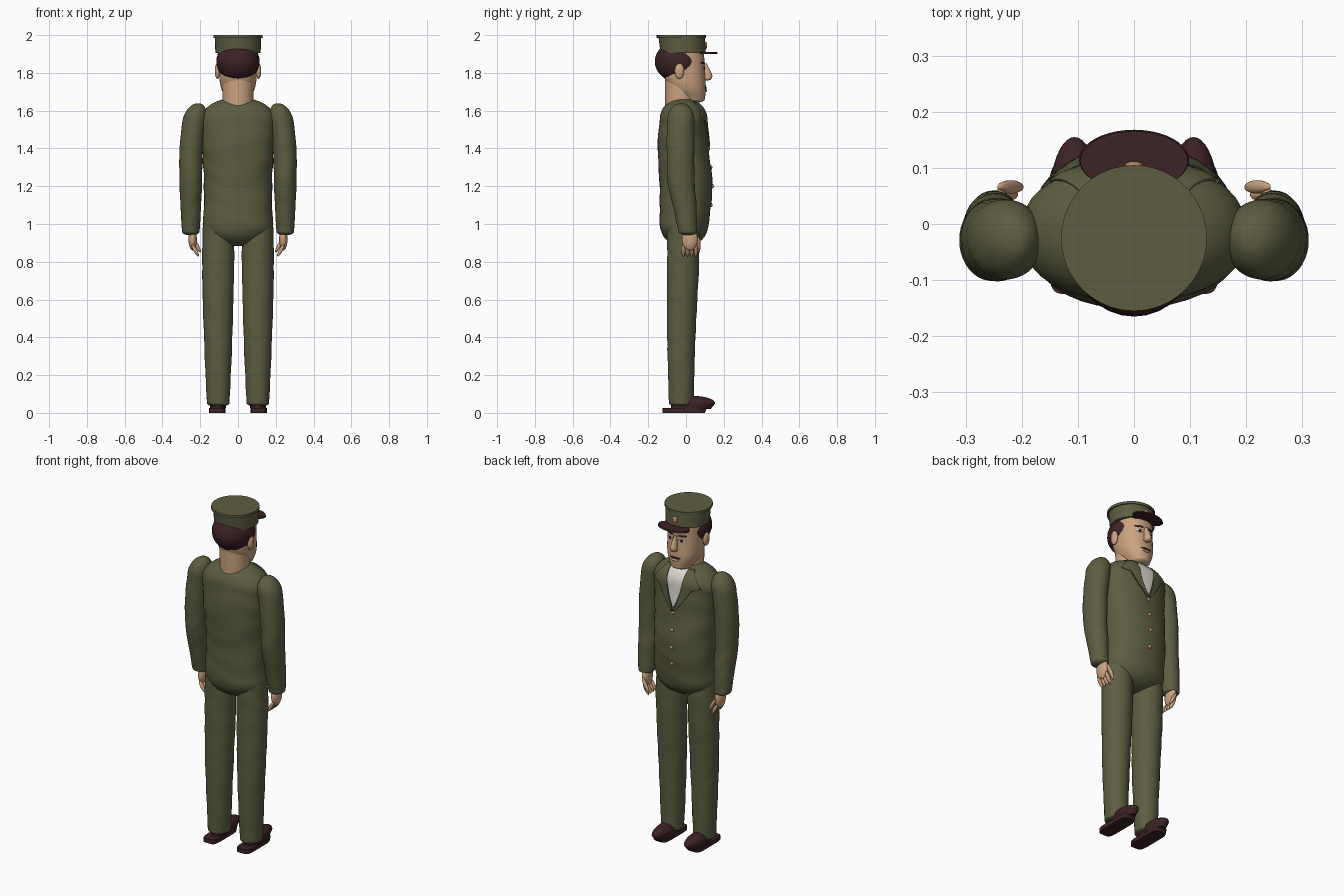
import bpy
import bmesh
from math import sin, cos, tau, pi, copysign, radians, sqrt
from mathutils import Vector, Matrix
from mathutils.bvhtree import BVHTree

if "Cube" in bpy.data.objects:
    bpy.data.objects.remove(bpy.data.objects["Cube"])


def material(name, red, green, blue):
    mat = bpy.data.materials.new(name)
    mat.use_nodes = True
    mat.diffuse_color = (red, green, blue, 1)
    shader = mat.node_tree.nodes["Principled BSDF"]
    shader.inputs["Base Color"].default_value = (red, green, blue, 1)
    shader.inputs["Roughness"].default_value = .8
    return mat


GREEN = material("olive cloth", .11, .11, .055)
BROWN = material("dark brown", .045, .016, .018)
SKIN = material("skin", .6, .37, .22)
WHITE = material("off white", .7, .68, .62)
COPPER = material("copper", .5, .25, .14)


def finish(name, bm, mat, mirror=False):
    """Turn a bmesh into a smooth shaded object, optionally mirrored in x."""
    mesh = bpy.data.meshes.new(name)
    bm.to_mesh(mesh)
    bm.free()
    mesh.materials.append(mat)
    obj = bpy.data.objects.new(name, mesh)
    bpy.context.collection.objects.link(obj)
    bpy.ops.object.select_all(action="DESELECT")
    obj.select_set(True)
    bpy.context.view_layer.objects.active = obj
    bpy.ops.object.shade_smooth_by_angle(angle=radians(50))
    if mirror:
        pair = obj.modifiers.new("pair", "MIRROR")
        pair.use_mirror_merge = False
    return obj


def spline(rings, steps):
    """Resample rows of numbers along a smooth curve."""
    result = []
    last = len(rings) - 1
    for i in range(last):
        before, start, end, after = (rings[min(max(i + k, 0), last)] for k in (-1, 0, 1, 2))
        for step in range(steps):
            t = step / steps
            row = []
            for p, q, r, u in zip(before, start, end, after):
                ease_in, ease_out = (r - p) / 2 - (r - q), (r - q) - (u - q) / 2
                bend = t * (1 - t) * ((1 - t) * ease_in + t * ease_out)
                row.append(q + (r - q) * t + bend)
            result.append(row)
    return result + [rings[-1]]


def dome(ring, height, steps=8):
    """Rings that round off an end, up or down by the given height."""
    z, half, back, front = ring
    middle, depth = (back + front) / 2, (front - back) / 2
    result = []
    for step in range(1, steps):
        turn = pi / 2 * step / steps
        size = cos(turn)
        result.append((z + height * sin(turn), half * size,
                       middle - depth * size, middle + depth * size))
    return result


def loft(name, mat, rings, mirror=False, low=0, high=0, steps=6, power=2,
         fold=0, centre=lambda z: 0):
    """Skin over rings, each given as height, half width, back y and front y."""
    rows = spline(rings, steps)
    if low:
        rows = dome(rings[0], -low)[::-1] + rows
    if high:
        rows = rows + dome(rings[-1], high)
    bm = bmesh.new()
    sides = 40
    loops = []
    for z, half, back, front in rows:
        loop = []
        for k in range(sides):
            turn = tau * k / sides
            c, s = cos(turn), sin(turn)
            wave = 1 + fold * sin(z * 45 + 2 * sin(turn * 2 + z * 9))
            px = copysign(abs(c) ** (2 / power), c) * half * wave
            py = copysign(abs(s) ** (2 / power), s) * (front - back) / 2 * wave
            loop.append(bm.verts.new((centre(z) + px, (front + back) / 2 + py, z)))
        loops.append(loop)
    for lower, upper in zip(loops, loops[1:]):
        for k in range(sides):
            n = (k + 1) % sides
            bm.faces.new((lower[k], lower[n], upper[n], upper[k]))
    bm.faces.new(loops[0])
    bm.faces.new(loops[-1])
    bmesh.ops.recalc_face_normals(bm, faces=bm.faces)
    return finish(name, bm, mat, mirror)


def surface(obj):
    """Return a function giving the front y of an object at x and z."""
    mesh = obj.data
    tree = BVHTree.FromPolygons([v.co for v in mesh.vertices],
                                [p.vertices[:] for p in mesh.polygons])
    return lambda x, z: tree.ray_cast(Vector((x, 1, z)), Vector((0, -1, 0)))[0].y


def patch(name, mat, depth, top, bottom, inner, outer, mirror=False, lift=.003):
    """Thin plate lying on a surface between two edges that vary downwards."""
    bm = bmesh.new()
    count = 16
    lines = []
    for row in range(count + 1):
        t = row / count
        z = top + (bottom - top) * t
        line = []
        for column in range(count + 1):
            x = inner(t) + (outer(t) - inner(t)) * column / count
            line.append(bm.verts.new((x, depth(x, z) + lift, z)))
        lines.append(line)
    for up, down in zip(lines, lines[1:]):
        for k in range(count):
            bm.faces.new((up[k], up[k + 1], down[k + 1], down[k]))
    obj = finish(name, bm, mat, mirror)
    obj.modifiers.new("thickness", "SOLIDIFY").thickness = .008


def lens(name, mat, depth, x, z, width, height, mirror=False, lift=.003):
    """Oval patch for a facial feature."""
    def swell(t):
        return width * sqrt(1.01 - (2 * t - 1) ** 2)
    patch(name, mat, depth, z + height, z - height,
          lambda t: x - swell(t), lambda t: x + swell(t), mirror, lift)


def ball(name, mat, centre, size, mirror=False, tilt=0):
    bm = bmesh.new()
    bmesh.ops.create_uvsphere(bm, u_segments=32, v_segments=16, radius=1)
    place = Matrix.Translation(centre) @ Matrix.Rotation(tilt, 4, "Y")
    bm.transform(place @ Matrix.Diagonal((*size, 1)))
    return finish(name, bm, mat, mirror)


# Trousers, jacket and sleeves
loft("trouser_legs", GREEN, [
    (.05, .06, -.09, .04), (.4, .075, -.1, .05), (.8, .085, -.1, .07), (1, .08, -.1, .07)],
    mirror=True, low=.015, steps=12, fold=.012, centre=lambda z: .105)
jacket = loft("jacket_body", GREEN, [
    (1, .185, -.14, .12), (1.2, .18, -.14, .14), (1.4, .19, -.15, .12), (1.55, .2, -.14, .11)],
    low=.12, high=.12, steps=10, power=2.2, fold=.01)
loft("sleeves", GREEN, [
    (.96, .046, -.04, .06), (1.1, .055, -.07, .055), (1.25, .06, -.1, .045), (1.55, .064, -.1, .045)],
    mirror=True, low=.02, high=.09, steps=10, fold=.012,
    centre=lambda z: .25 - max(0, z - 1.3) ** 2 / 3)


# Shirt front, lapels and buttons
def opening(t):
    return .056 - .055 * t * t


def lapel_edge(t):
    return opening(t) + (.03 + t / 5 if t < .4 else .09 * (1.1 - t))


chest = surface(jacket)
patch("shirt_front", WHITE, chest, 1.65, 1.43, lambda t: -opening(t), opening)
patch("lapels", GREEN, chest, 1.65, 1.41, opening, lapel_edge, mirror=True, lift=.008)
for number in range(4):
    z = 1.4 - number / 10
    ball(f"button_{number + 1}", COPPER, (0, chest(0, z), z), (.011, .008, .011))

# Hands with curled fingers
ball("palms", SKIN, (.24, .02, .92), (.022, .042, .06), mirror=True)
for number in range(4):
    y = -.014 + number * .022
    ball(f"fingers_{number + 1}", SKIN, (.226, y, .86), (.01, .011, .036), True, .5)
ball("thumbs", SKIN, (.22, .066, .89), (.01, .012, .045), True, .5)

# Shoes
loft("soles", BROWN, [(0, .043, -.125, .1), (.025, .043, -.125, .11)],
     mirror=True, steps=1, power=5, centre=lambda z: .11)
loft("shoe_uppers", BROWN, [(.02, .04, -.08, .13), (.05, .045, -.08, .155)],
     mirror=True, high=.04, centre=lambda z: .106)

# Neck, head, ears and hair
loft("neck", SKIN, [(1.6, .08, -.11, .05), (1.8, .085, -.11, .05)])
head = loft("head", SKIN, [
    (1.66, .06, -.04, .1), (1.72, .09, -.09, .105), (1.8, .1, -.12, .1), (1.92, .1, -.12, .095)],
    low=.02, power=2.2)
ball("ears", SKIN, (.109, -.035, 1.81), (.014, .025, .042), mirror=True)
ball("hair", BROWN, (0, -.04, 1.86), (.115, .125, .11))

# Facial features
face = surface(head)
loft("nose", SKIN, [(1.77, .02, .09, .135), (1.79, .018, .09, .138), (1.85, .008, .08, .11)], low=.01)
lens("eye_whites", WHITE, face, .04, 1.825, .018, .008, mirror=True)
lens("pupils", BROWN, face, .039, 1.825, .008, .008, mirror=True, lift=.005)
lens("eyebrows", BROWN, face, .04, 1.853, .024, .006, mirror=True)
lens("mouth", BROWN, face, 0, 1.72, .034, .005)
ball("lower_lip", SKIN, (0, face(0, 1.7), 1.706), (.022, .008, .007))

# Peaked cap
loft("cap_band", GREEN, [(1.905, .12, -.135, .105), (1.985, .122, -.145, .1)], steps=1)
loft("cap_top", GREEN, [(1.985, .13, -.155, .105), (2, .13, -.155, .105)], steps=1)
loft("cap_peak", BROWN, [(1.9, .098, .06, .168), (1.91, .096, .06, .165)], steps=1)
ball("cap_badge", COPPER, (0, .104, 1.945), (.016, .008, .02))
